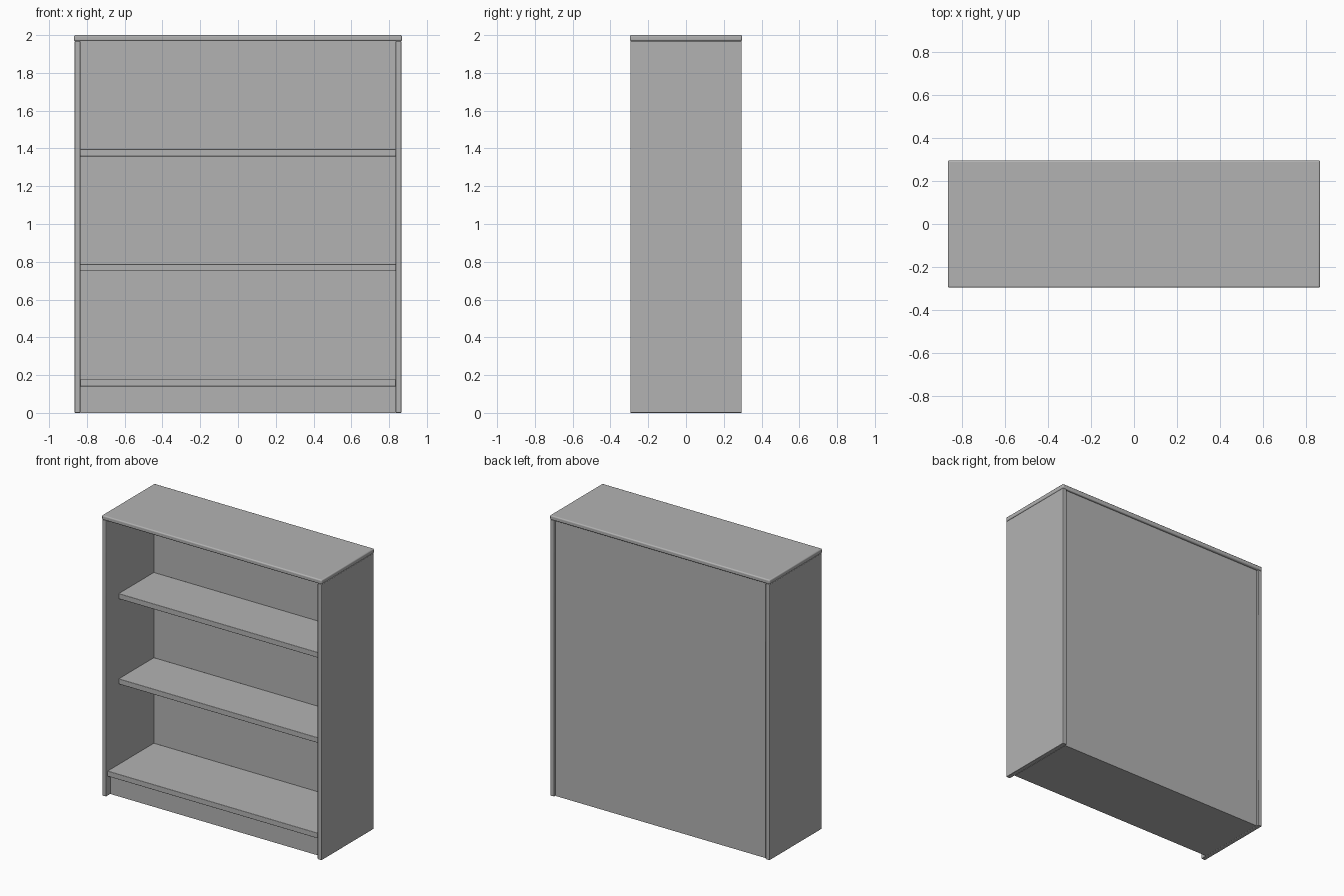
import bpy
import bmesh
import math
from mathutils import Vector

cube = bpy.data.objects.get("Cube")
if cube:
    bpy.data.objects.remove(cube, do_unlink=True)

# Single grey finish
grey = bpy.data.materials.new("plain grey")
grey.use_nodes = True
GREY = (0.45, 0.45, 0.45, 1.0)
grey.diffuse_color = GREY
grey.node_tree.nodes["Principled BSDF"].inputs["Base Color"].default_value = GREY


def board(name, lo, hi, round_edge=0.0):
    """Box between two corners, with optionally softened edges."""
    lo, hi = Vector(lo), Vector(hi)
    mesh = bpy.data.meshes.new(name)
    bm = bmesh.new()
    bmesh.ops.create_cube(bm, size=1.0)
    for v in bm.verts:
        v.co = (lo + hi) / 2 + v.co * (hi - lo)
    bm.to_mesh(mesh)
    bm.free()
    mesh.materials.append(grey)
    obj = bpy.data.objects.new(name, mesh)
    bpy.context.collection.objects.link(obj)
    if round_edge:
        bevel = obj.modifiers.new("soft edges", "BEVEL")
        bevel.width = round_edge
        bevel.segments = 3
    bpy.ops.object.select_all(action="DESELECT")
    obj.select_set(True)
    bpy.context.view_layer.objects.active = obj
    bpy.ops.object.shade_smooth_by_angle(angle=math.radians(35))
    return obj


HALF_W, HALF_D, HEIGHT = 0.868, 0.297, 2.0
INNER = 0.834          # inside face of the side panels
TOP_Z = 1.968          # underside of the top board
BACK_IN, BACK_OUT = 0.242, 0.28

# Carcass: top, two sides and the inset back panel
board("top_board", (-HALF_W, -HALF_D, TOP_Z), (HALF_W, HALF_D, HEIGHT), 0.008)
for name, s in (("left_side", 1), ("right_side", -1)):
    xs = sorted((s * INNER, s * (HALF_W - 0.002)))
    board(name, (xs[0], -HALF_D + 0.002, 0), (xs[1], HALF_D - 0.002, TOP_Z), 0.004)
board("back_panel", (-INNER, BACK_IN, 0), (INNER, BACK_OUT, TOP_Z))

# Recessed plinth, closed underneath
board("plinth", (-INNER, -0.245, 0), (INNER, BACK_IN, 0.14))

# Bottom shelf reaches almost to the front; upper shelves sit further back
for name, z, front in (("bottom_shelf", 0.14, -0.28),
                       ("middle_shelf", 0.75, -0.155),
                       ("upper_shelf", 1.358, -0.155)):
    board(name, (-INNER, front, z), (INNER, BACK_IN, z + 0.038), 0.003)
